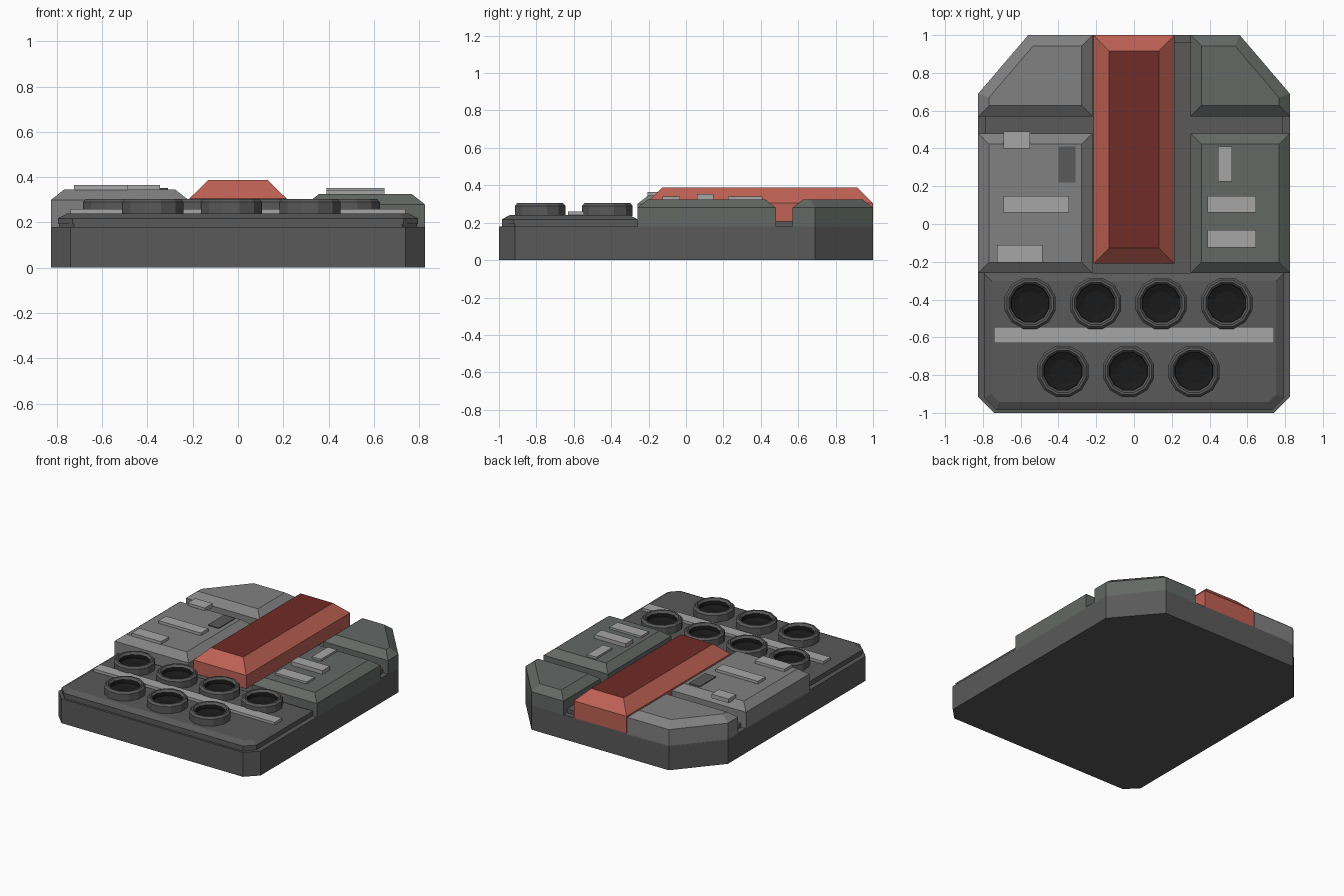
import bpy, bmesh, math

if "Cube" in bpy.data.objects:
    bpy.data.objects.remove(bpy.data.objects["Cube"])

def material(name, r, g, b):
    m = bpy.data.materials.new(name)
    m.diffuse_color = (r, g, b, 1)
    m.use_nodes = True
    m.node_tree.nodes["Principled BSDF"].inputs["Base Color"].default_value = m.diffuse_color
    return m

DARK = material("dark_grey", 0.10, 0.10, 0.10)
MID = material("mid_grey", 0.22, 0.22, 0.22)
GREEN = material("green_grey", 0.125, 0.14, 0.13)
LIGHT = material("light_grey", 0.38, 0.38, 0.38)
BLACK = material("black", 0.01, 0.01, 0.01)
RED = material("red", 0.52, 0.12, 0.09)
DEEP_RED = material("deep_red", 0.16, 0.025, 0.02)

def finish(name, bm, *mats):
    bmesh.ops.recalc_face_normals(bm, faces=bm.faces)
    me = bpy.data.meshes.new(name)
    bm.to_mesh(me)
    bm.free()
    ob = bpy.data.objects.new(name, me)
    bpy.context.collection.objects.link(ob)
    for m in mats:
        me.materials.append(m)
    return ob

def slab(name, outline, z0, z1, mat, inset=0, z2=None, top_mat=None):
    """Extruded outline with an optional sloped rim up to z2."""
    bm = bmesh.new()
    base = bm.faces.new([bm.verts.new((x, y, z0)) for x, y in outline])
    ext = bmesh.ops.extrude_face_region(bm, geom=[base])["geom"]
    top = next(g for g in ext if isinstance(g, bmesh.types.BMFace))
    for v in top.verts:
        v.co.z = z1
    if inset:
        bm.normal_update()
        bmesh.ops.inset_region(bm, faces=[top], thickness=inset, use_even_offset=True)
        for v in top.verts:
            v.co.z = z2
    if top_mat:
        top.material_index = 1
    if not any(f is not top and all(abs(v.co.z - z0) < 1e-6 for v in f.verts) for f in bm.faces):
        bm.faces.new([v for v in bm.verts if abs(v.co.z - z0) < 1e-6])
    return finish(name, bm, *([mat, top_mat] if top_mat else [mat]))

def rect(x0, x1, y0, y1):
    return [(x0, y0), (x1, y0), (x1, y1), (x0, y1)]

def mirrored(half):
    return half + [(-x, y) for x, y in reversed(half)]

# Main body, inner plate and front deck
slab("base", mirrored([(0.74, -1), (0.825, -0.915), (0.825, 0.69), (0.56, 1)]), 0, 0.18, DARK)
slab("inner_plate", mirrored([(0.785, -0.3), (0.785, 0.68), (0.545, 0.96)]), 0.17, 0.208, DARK)
slab("front_deck_skirt", mirrored([(0.725, -0.985), (0.79, -0.915), (0.79, -0.26)]), 0.17, 0.195, DARK)
slab("front_deck", mirrored([(0.73, -0.985), (0.795, -0.92), (0.795, -0.26)]), 0.193, 0.218, DARK, 0.042, 0.24)
slab("deck_strip", rect(-0.74, 0.74, -0.63, -0.545), 0.2, 0.26, LIGHT)

# Raised side blocks with sloped rims
for side, s, inner, z, mat in (("left", -1, 0.22, 0.30, MID), ("right", 1, 0.30, 0.28, GREEN)):
    fr = [(s * x, y) for x, y in rect(inner, 0.825, -0.26, 0.48)]
    re = [(s * x, y) for x, y in
          [(inner, 0.57), (0.825, 0.57), (0.825, 0.69), (0.56, 1), (inner, 1)]]
    if s < 0:
        fr.reverse()
        re.reverse()
    slab(side + "_front_block", fr, 0.17, z, mat, 0.057, z + 0.045)
    slab(side + "_rear_block", re, 0.17, z, mat, 0.057, z + 0.045)

# Red central ridge with a dark top
slab("central_ridge", rect(-0.215, 0.215, -0.21, 1), 0.17, 0.305, RED, 0.083, 0.387, DEEP_RED)

# Small surface panels
panels = [
    (-0.69, -0.55, 0.40, 0.49, 0.365, LIGHT), (-0.69, -0.345, 0.06, 0.147, 0.365, LIGHT),
    (-0.725, -0.485, -0.205, -0.11, 0.365, LIGHT), (-0.40, -0.31, 0.22, 0.41, 0.351, DARK),
    (0.445, 0.52, 0.225, 0.41, 0.34, LIGHT), (0.39, 0.647, 0.06, 0.147, 0.353, LIGHT),
    (0.39, 0.647, -0.125, -0.033, 0.34, LIGHT)]
for i, (x0, x1, y0, y1, z, mat) in enumerate(panels):
    slab(f"panel_{i + 1}", rect(x0, x1, y0, y1), 0.335 if x0 < 0 else 0.315, z, mat)

# Round sockets: twelve-sided ring with a dark bowl inside
def socket(name, cx, cy, n=12):
    bm = bmesh.new()
    profile = [(0.14, 0.235), (0.14, 0.29), (0.127, 0.304), (0.115, 0.304),
               (0.104, 0.29), (0.102, 0.262), (0.065, 0.248)]
    rings = []
    for r, z in profile:
        angs = [2 * math.pi * (k + 0.5) / n for k in range(n)]
        rings.append([bm.verts.new((cx + r * math.cos(a), cy + r * math.sin(a), z)) for a in angs])
    for j, (a, b) in enumerate(zip(rings, rings[1:])):
        for k in range(n):
            f = bm.faces.new((a[k], a[(k + 1) % n], b[(k + 1) % n], b[k]))
            f.material_index = int(j >= 4)
    bm.faces.new(rings[-1]).material_index = 1
    bm.faces.new(rings[0][::-1])
    return finish(name, bm, DARK, BLACK)

for i in range(4):
    socket(f"back_socket_{i + 1}", -0.55 + 0.347 * i, -0.42)
for i in range(3):
    socket(f"front_socket_{i + 1}", -0.376 + 0.347 * i, -0.78)
